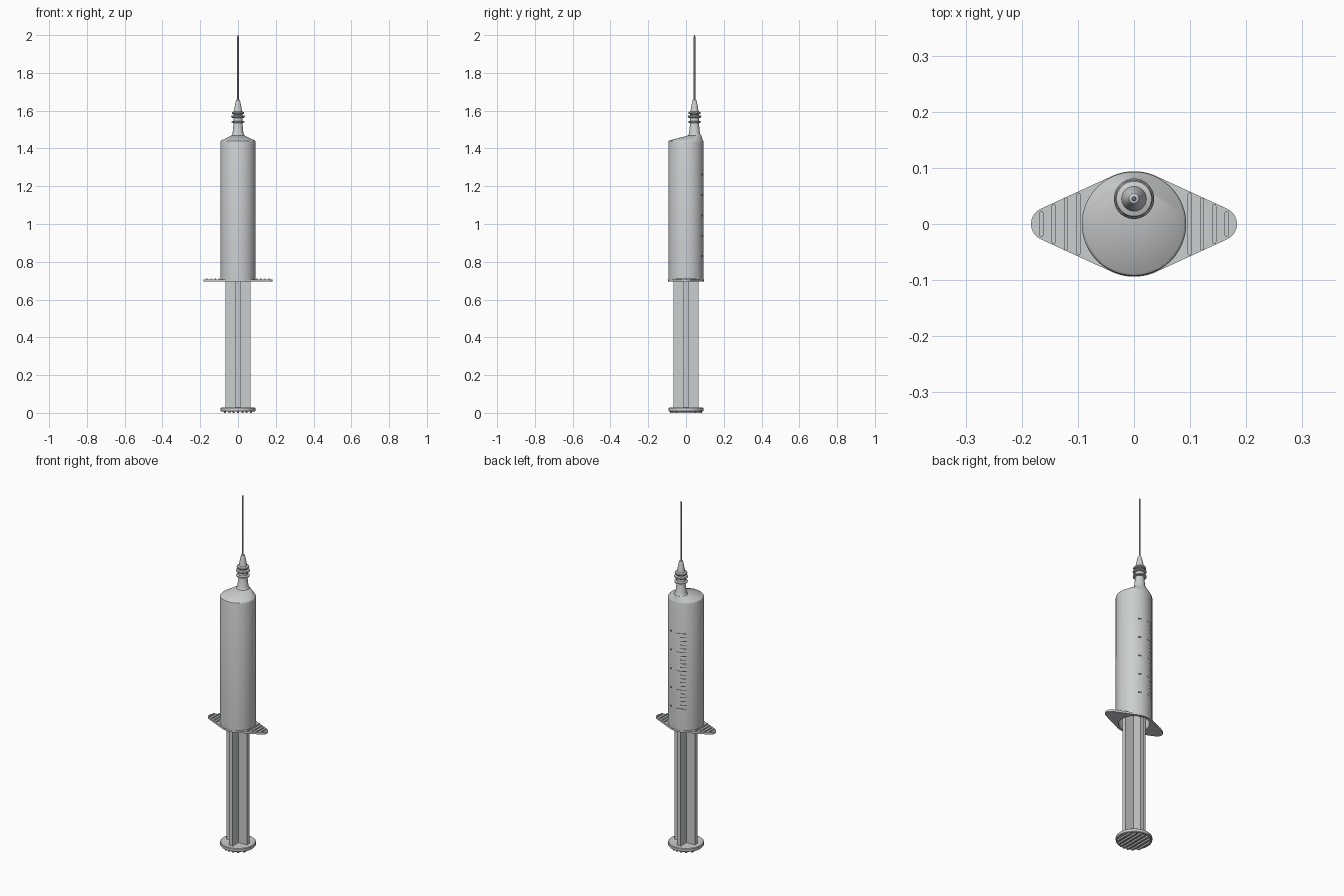
import bpy, bmesh, math
from math import cos, sin, pi, radians

if "Cube" in bpy.data.objects:
    bpy.data.objects.remove(bpy.data.objects["Cube"])


def material(name, r, g, b):
    m = bpy.data.materials.new(name)
    m.diffuse_color = (r, g, b, 1)
    m.use_nodes = True
    m.node_tree.nodes["Principled BSDF"].inputs["Base Color"].default_value = m.diffuse_color
    return m


PLASTIC = material("pale grey plastic", 0.60, 0.62, 0.63)
STEEL = material("needle steel", 0.45, 0.46, 0.48)
INK = material("dark ink", 0.08, 0.08, 0.085)
NOZZLE_Y = 0.045


def finish(name, bm, mat, normals=True):
    if normals:
        bmesh.ops.recalc_face_normals(bm, faces=bm.faces)
    me = bpy.data.meshes.new(name)
    bm.to_mesh(me)
    bm.free()
    me.materials.append(mat)
    ob = bpy.data.objects.new(name, me)
    bpy.context.collection.objects.link(ob)
    bpy.ops.object.select_all(action='DESELECT')
    ob.select_set(True)
    bpy.context.view_layer.objects.active = ob
    bpy.ops.object.shade_smooth_by_angle(angle=radians(30))
    return ob


def loft(name, rings, mat, n=64):
    """Round body through rings of (radius, z, y offset), capped at both ends."""
    bm = bmesh.new()
    loops = [[bm.verts.new((r * cos(2 * pi * i / n), y + r * sin(2 * pi * i / n), z))
              for i in range(n)] for r, z, y in rings]
    for a, b in zip(loops, loops[1:]):
        for i in range(n):
            j = (i + 1) % n
            bm.faces.new((a[i], a[j], b[j], b[i]))
    bm.faces.new(loops[0][::-1])
    bm.faces.new(loops[-1])
    return finish(name, bm, mat)


def add_rib(bm, x, half, z0, z1, w):
    """Round-ended bar running along y."""
    pts = [(x + w * cos(pi * k / 6), half - w + w * sin(pi * k / 6)) for k in range(7)]
    pts += [(x + w * cos(pi + pi * k / 6), -half + w + w * sin(pi + pi * k / 6)) for k in range(7)]
    lo = [bm.verts.new((px, py, z0)) for px, py in pts]
    hi = [bm.verts.new((px, py, z1)) for px, py in pts]
    bm.faces.new(lo[::-1])
    bm.faces.new(hi)
    for i in range(len(pts)):
        j = (i + 1) % len(pts)
        bm.faces.new((lo[i], lo[j], hi[j], hi[i]))


# Barrel: hollow tube closing into an off-centre shoulder
loft("barrel", [(0.080, 1.425, 0), (0.080, 0.697, 0), (0.093, 0.697, 0), (0.093, 1.434, 0),
                (0.0915, 1.439, 0), (0.089, 1.442, 0.001), (0.036, 1.468, NOZZLE_Y)], PLASTIC, 96)

# Nozzle
loft("nozzle", [(0.036, 1.465, NOZZLE_Y), (0.033, 1.471, NOZZLE_Y), (0.029, 1.478, NOZZLE_Y),
                (0.022, 1.545, NOZZLE_Y)], PLASTIC, 48)

# Needle hub with collar rings
hub = [(0.025, 1.535), (0.035, 1.537), (0.035, 1.542), (0.025, 1.545), (0.024, 1.561),
       (0.034, 1.563), (0.036, 1.568), (0.034, 1.573), (0.023, 1.575), (0.023, 1.581),
       (0.031, 1.583), (0.033, 1.588), (0.031, 1.593), (0.022, 1.596), (0.019, 1.612),
       (0.011, 1.652), (0.009, 1.657), (0.006, 1.659)]
loft("needle_hub", [(r, z, NOZZLE_Y) for r, z in hub], PLASTIC, 48)

# Needle
loft("needle", [(0.0042, 1.65, NOZZLE_Y), (0.0042, 1.992, NOZZLE_Y), (0.002, 2.0, NOZZLE_Y)], STEEL, 16)

# Finger flange: tapered oval plate around the barrel mouth
R, r, d = 0.094, 0.030, 0.1535
a = math.acos((R - r) / d)
corners = []
for cx, rad, t0, t1, k in ((d, r, -a, a, 16), (0, R, a, pi - a, 16),
                           (-d, r, pi - a, pi + a, 16), (0, R, pi + a, 2 * pi - a, 16)):
    corners.append([(cx + rad * cos(t0 + (t1 - t0) * i / k), rad * sin(t0 + (t1 - t0) * i / k))
                    for i in range(k + 1)])
outline = []
for i, arc in enumerate(corners):
    p, q = arc[-1], corners[(i + 1) % 4][0]
    outline += arc + [(p[0] + (q[0] - p[0]) * s / 8, p[1] + (q[1] - p[1]) * s / 8) for s in range(1, 8)]
inner = [(0.08 * x / math.hypot(x, y), 0.08 * y / math.hypot(x, y)) for x, y in outline]
bm = bmesh.new()
loops = [[bm.verts.new((x, y, z)) for x, y in pts]
         for pts, z in ((outline, 0.695), (outline, 0.706), (inner, 0.706), (inner, 0.695))]
n = len(outline)
for k in range(4):
    p, q = loops[k], loops[(k + 1) % 4]
    for i in range(n):
        j = (i + 1) % n
        bm.faces.new((p[i], p[j], q[j], q[i]))
finish("finger_flange", bm, PLASTIC)

# Grip ribs on the flange
bm = bmesh.new()
for side in (-1, 1):
    for x, half in ((0.099, 0.056), (0.121, 0.047), (0.143, 0.036), (0.165, 0.023)):
        add_rib(bm, side * x, half, 0.704, 0.711, 0.0036)
finish("flange_ribs", bm, PLASTIC)

# Plunger rod: cross-shaped extrusion
w, t = 0.065, 0.012
cross = [(w, -t), (w, t), (t, t), (t, w), (-t, w), (-t, t),
         (-w, t), (-w, -t), (-t, -t), (-t, -w), (t, -w), (t, -t)]
bm = bmesh.new()
face = bm.faces.new([bm.verts.new((x, y, 0.02)) for x, y in cross])
ext = bmesh.ops.extrude_face_region(bm, geom=[face])
bmesh.ops.translate(bm, vec=(0, 0, 0.78),
                    verts=[v for v in ext["geom"] if isinstance(v, bmesh.types.BMVert)])
finish("plunger_rod", bm, PLASTIC)

# Piston inside the barrel
loft("piston", [(0.074, 0.795, 0), (0.0795, 0.80, 0), (0.0795, 0.86, 0), (0.02, 0.885, 0)], PLASTIC)

# Thumb pad with ribs underneath
loft("thumb_pad", [(0.090, 0.008, 0), (0.093, 0.011, 0), (0.093, 0.025, 0), (0.090, 0.028, 0)], PLASTIC, 96)
bm = bmesh.new()
for i in range(-3, 4):
    x = i * 0.023
    add_rib(bm, x, math.sqrt(0.085 ** 2 - x * x), 0.0, 0.010, 0.005)
finish("thumb_pad_ribs", bm, PLASTIC)


# Graduation marks: thin curved patches on the back of the barrel
def add_mark(bm, a0, a1, z, h):
    k, rad = 6, 0.0936
    cols = []
    for i in range(k + 1):
        ang = radians(a0 + (a1 - a0) * i / k)
        cols.append([bm.verts.new((rad * cos(ang), rad * sin(ang), z + s * h / 2)) for s in (-1, 1)])
    for p, q in zip(cols, cols[1:]):
        bm.faces.new((p[0], q[0], q[1], p[1]))


bm = bmesh.new()
for i in range(21):
    z = 0.83 + i * 0.0216
    major = i % 5 == 0
    add_mark(bm, 94 if major else 106, 126, z, 0.004)
    if major:
        add_mark(bm, 62, 74, z, 0.010)
finish("graduation_marks", bm, INK, normals=False)
